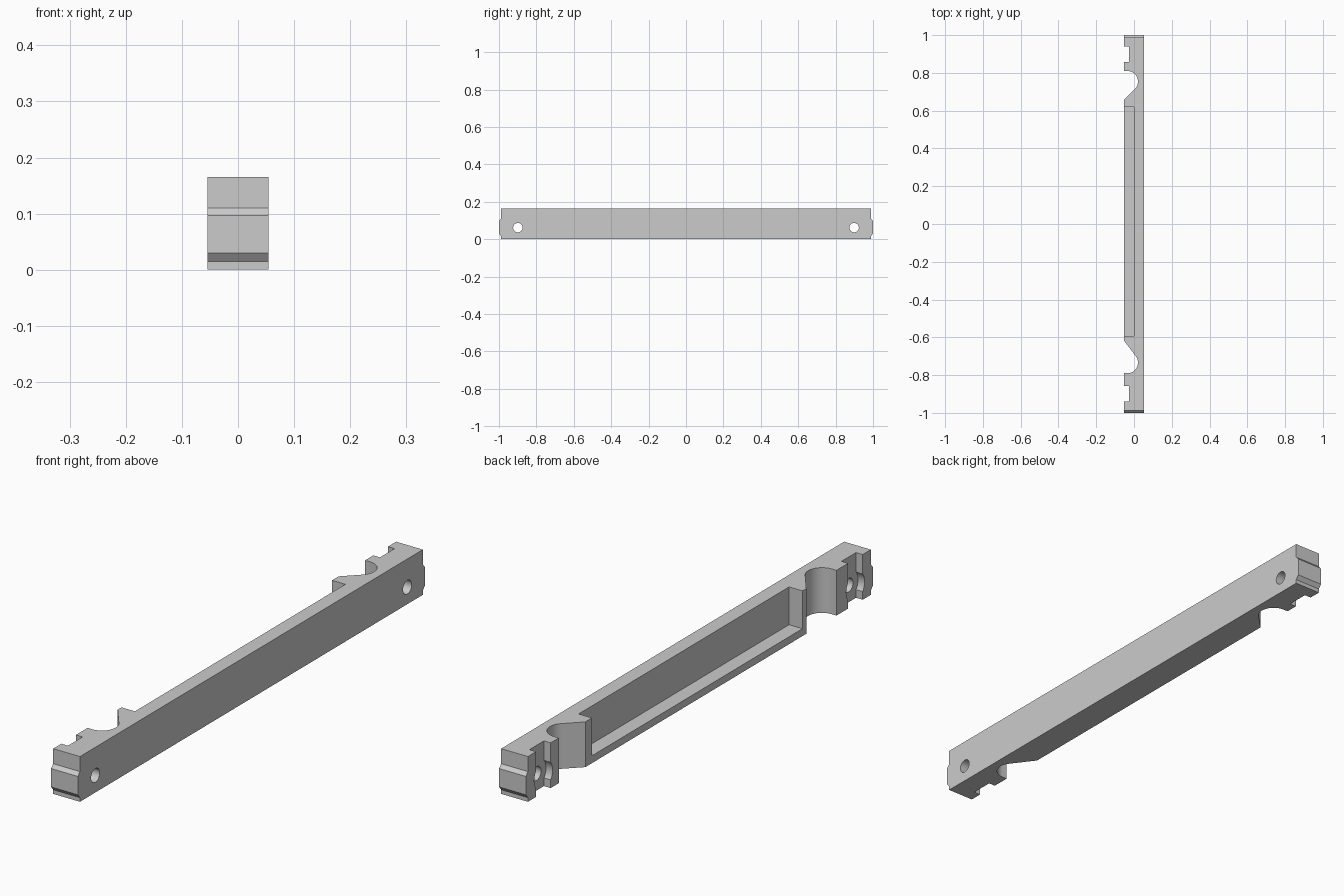
import bpy, bmesh, math
from mathutils import Vector

cube = bpy.data.objects.get("Cube")
if cube:
    bpy.data.objects.remove(cube, do_unlink=True)

HALF_W, HEIGHT = 0.054, 0.165
OUT = -0.1  # cutters overshoot the notched side to this x


def material(name, rgb):
    mat = bpy.data.materials.new(name)
    mat.use_nodes = True
    mat.diffuse_color = (*rgb, 1)
    mat.node_tree.nodes["Principled BSDF"].inputs["Base Color"].default_value = (*rgb, 1)
    return mat


def prism(name, points, sweep):
    """Extrude a closed 3D outline along a vector."""
    bm = bmesh.new()
    face = bm.faces.new([bm.verts.new(p) for p in points])
    ext = bmesh.ops.extrude_face_region(bm, geom=[face])
    moved = [v for v in ext["geom"] if isinstance(v, bmesh.types.BMVert)]
    bmesh.ops.translate(bm, vec=Vector(sweep), verts=moved)
    bmesh.ops.recalc_face_normals(bm, faces=bm.faces)
    mesh = bpy.data.meshes.new(name)
    bm.to_mesh(mesh)
    bm.free()
    obj = bpy.data.objects.new(name, mesh)
    bpy.context.collection.objects.link(obj)
    return obj


def cut(name, points, sweep):
    cutter = prism(name, points, sweep)
    cutter.hide_render = True
    mod = bar.modifiers.new(name, "BOOLEAN")
    mod.operation = "DIFFERENCE"
    mod.solver = "EXACT"
    mod.object = cutter
    cutters.append(cutter)


def cut_plan(name, outline, bottom=-0.1):
    cut(name, [(x, y, bottom) for x, y in outline], (0, 0, 0.4))


def cut_bore(name, y, radius, x0, x1, sides=32):
    ring = [(x0, y + radius * math.cos(a), 0.062 + radius * math.sin(a))
            for a in (math.tau * i / sides for i in range(sides))]
    cut(name, ring, (x1 - x0, 0, 0))


def rect(x0, x1, y0, y1):
    return [(x0, y0), (x1, y0), (x1, y1), (x0, y1)]


# Bar with a raised, chamfered tongue on each end
half = [(0.988, 0), (0.988, 0.015), (1, 0.03), (1, 0.097), (0.988, 0.11), (0.988, HEIGHT)]
side = half + [(-y, z) for y, z in reversed(half)]
bar = prism("notched_bar", [(-HALF_W, y, z) for y, z in side], (2 * HALF_W, 0, 0))
bar.data.materials.append(material("plain grey", (0.6, 0.6, 0.6)))
cutters = []

# Long pocket above a low lip
cut_plan("pocket_cutter", rect(OUT, 0, -0.594, 0.619), 0.027)

# Round grooves with a sloped lead-in toward the middle
for label, sign, cy, mouth in (("back", 1, 0.754, 0.657), ("front", -1, 0.734, 0.616)):
    cx, r = -0.035, 0.056
    dx, dy = -HALF_W - cx, mouth - cy
    # Tangent point from the mouth corner onto the groove circle
    tangent = math.atan2(dy, dx) + math.acos(r / math.hypot(dx, dy))
    steps = 24
    start, stop = math.pi / 2, tangent
    arc = [(cx + r * math.cos(a), cy + r * math.sin(a))
           for a in (start + (stop - start) * i / steps for i in range(steps + 1))]
    tx, ty = arc[-1]
    reach = (OUT + HALF_W) / (tx + HALF_W)
    outline = arc + [(OUT, mouth + (ty - mouth) * reach), (OUT, cy + r)]
    cut_plan(label + "_groove_cutter", [(x, sign * y) for x, y in outline])

# Square notches, screw holes and their counterbores
for label, sign in (("back", 1), ("front", -1)):
    y = sign * 0.899
    cut_plan(label + "_notch_cutter", rect(OUT, -0.027, y - 0.042, y + 0.042))
    cut_bore(label + "_counterbore_cutter", y, 0.053, OUT, -0.0275)
    cut_bore(label + "_hole_cutter", y, 0.025, OUT, 0.1)

# Apply the cuts and remove the cutters
bpy.context.view_layer.objects.active = bar
bar.select_set(True)
for name in [m.name for m in bar.modifiers]:
    bpy.ops.object.modifier_apply(modifier=name)
for cutter in cutters:
    bpy.data.objects.remove(cutter, do_unlink=True)
bpy.ops.object.shade_smooth_by_angle(angle=math.radians(25))
